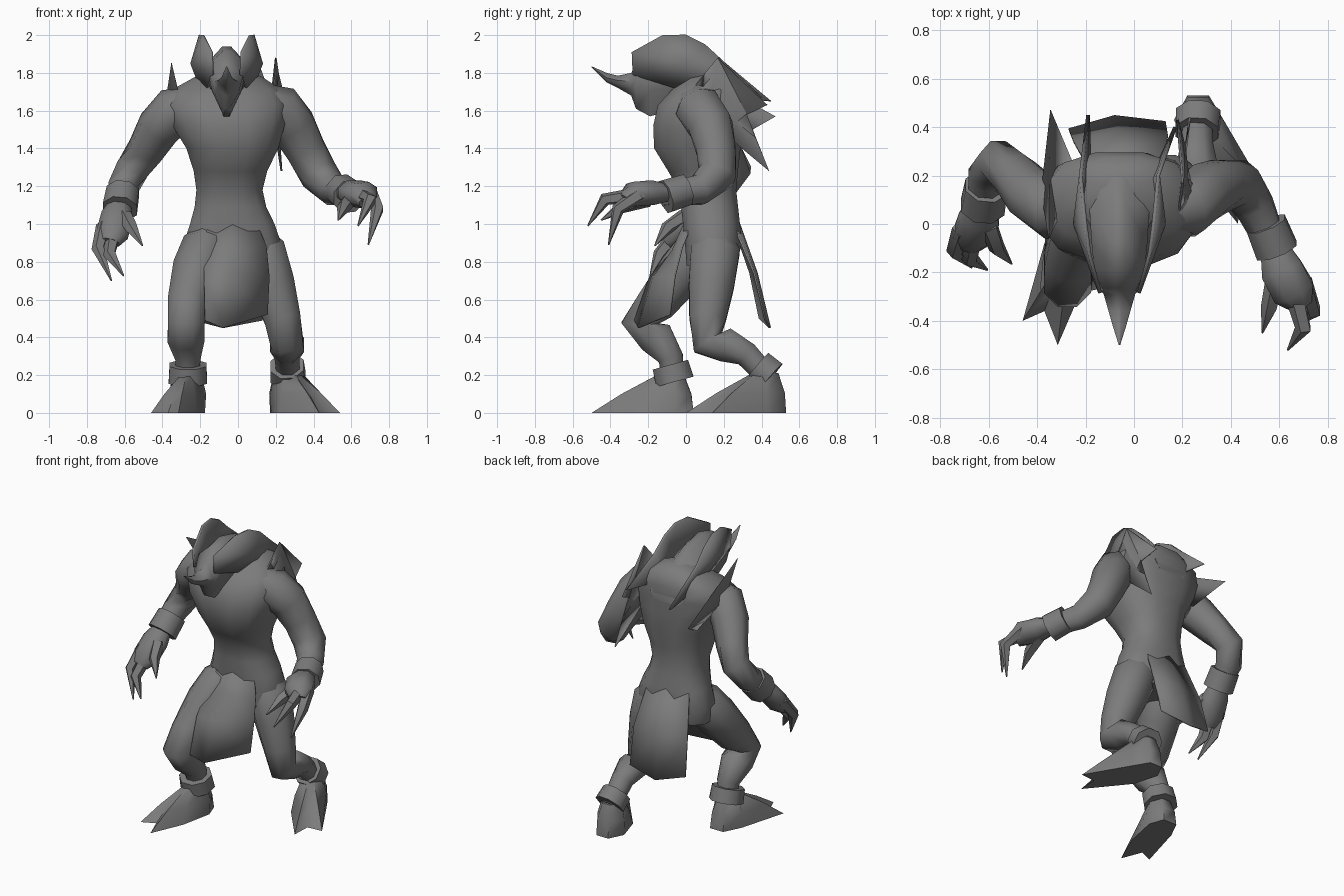
import bpy, bmesh, math
from mathutils import Vector as V

grey = bpy.data.materials.new("stone_grey")
grey.diffuse_color = (0.2, 0.2, 0.2, 1)


def finish(name, bm, angle=50):
    bmesh.ops.remove_doubles(bm, verts=bm.verts, dist=0.0005)
    bmesh.ops.recalc_face_normals(bm, faces=bm.faces)
    me = bpy.data.meshes.new(name)
    bm.to_mesh(me)
    bm.free()
    me.materials.append(grey)
    ob = bpy.data.objects.new(name, me)
    bpy.context.collection.objects.link(ob)
    bpy.ops.object.select_all(action='DESELECT')
    ob.select_set(True)
    bpy.context.view_layer.objects.active = ob
    bpy.ops.object.shade_smooth_by_angle(angle=math.radians(angle))
    return ob


def loft(name, rings, caps=True, angle=60):
    bm = bmesh.new()
    vs = [[bm.verts.new(p) for p in r] for r in rings]
    n = len(vs[0])
    for a, b in zip(vs, vs[1:]):
        for i in range(n):
            j = (i + 1) % n
            bm.faces.new((a[i], a[j], b[j], b[i]))
    if caps:
        bm.faces.new(vs[0])
        bm.faces.new(vs[-1])
    return finish(name, bm, angle)


def ring(p, t, r, sides, flat=1.0):
    """Ring of points around p, square to direction t."""
    v = t.cross(V((1, 0, 0))).normalized()
    u = v.cross(t).normalized()
    return [p + u * r * math.cos(a) + v * r * flat * math.sin(a)
            for a in (math.tau * (k + .5) / sides for k in range(sides))]


def tube(name, path, sides=8, flat=1.0, angle=60):
    """Rings of radius r swept along (x, y, z, r)."""
    pts = [V(p[:3]) for p in path]
    last = len(pts) - 1
    loft(name, [ring(p, pts[min(i + 1, last)] - pts[max(i - 1, 0)], path[i][3], sides, flat)
                for i, p in enumerate(pts)], True, angle)


def band(name, a, b, r):
    a, b = V(a), V(b)
    loft(name, [ring(p, b - a, q, 8) for p, q in ((a, r * .6), (a, r), (b, r * 1.05), (b, r * .6))], True, 50)


def sheet(name, pts, faces, thick=0.012):
    bm = bmesh.new()
    vs = [bm.verts.new(p) for p in pts]
    for f in faces:
        bm.faces.new([vs[i] for i in f])
    ob = finish(name, bm, 50)
    m = ob.modifiers.new("thickness", 'SOLIDIFY')
    m.thickness = thick
    m.offset = 0


# torso: z, centre x, centre y, half width, half depth, slightly squared rings
body = [(.78, -.025, .135, .25, .135), (.90, -.03, .145, .265, .155), (1.0, -.03, .135, .23, .155),
        (1.09, -.04, .125, .195, .155), (1.18, -.045, .115, .18, .155), (1.28, -.04, .09, .20, .19),
        (1.40, -.03, .06, .25, .235), (1.52, -.05, .06, .305, .24), (1.63, -.06, .07, .335, .225),
        (1.71, -.06, .11, .30, .19), (1.78, -.05, .14, .18, .14), (1.83, -.05, .15, .07, .06)]


def sq(c):
    return math.copysign(abs(c) ** .8, c)


loft("torso", [[(cx + rx * sq(math.cos(a)), cy + ry * sq(math.sin(a)), z)
                for a in (math.tau * (k + .5) / 12 for k in range(12))]
               for z, cx, cy, rx, ry in body])

# head and neck with drawn-out snout: y, half width, top, brow, jaw
hx = -.06
head = [(.29, .13, 1.71, 1.66, 1.55), (.21, .14, 1.82, 1.73, 1.58), (.08, .125, 1.90, 1.78, 1.62),
        (-.08, .115, 1.94, 1.84, 1.60), (-.19, .105, 1.915, 1.84, 1.57), (-.265, .085, 1.84, 1.78, 1.61),
        (-.29, .065, 1.80, 1.755, 1.68), (-.36, .045, 1.785, 1.76, 1.72), (-.42, .028, 1.80, 1.775, 1.75),
        (-.50, .003, 1.835, 1.832, 1.829)]
loft("head", [[(hx - w * .2, y, t), (hx + w * .2, y, t), (hx + w, y, m), (hx + w * .75, y, (m + b) / 2),
               (hx + w * .15, y, b), (hx - w * .15, y, b), (hx - w * .75, y, (m + b) / 2), (hx - w, y, m)]
              for y, w, t, m, b in head])

# swept-back ears
for side, s, tip in (("left", -1, (-.19, .45, 1.65)), ("right", 1, (.17, .40, 1.67))):
    e = [(hx + s * x, y, z) for x, y, z in
         [(.075, -.28, 1.79), (.08, -.285, 1.91), (.125, -.12, 2.0), (.14, 0, 2.0), (.15, .1, 1.95),
          (.16, .2, 1.86), (.12, .16, 1.68), (.10, -.05, 1.72), (.185, 0, 1.85)]] + [tip]
    sheet("ear_" + side, e, [(0, 1, 8), (1, 2, 8), (2, 3, 8), (3, 4, 8), (4, 5, 8),
                             (5, 9, 6), (5, 6, 8), (6, 7, 8), (7, 0, 8)], .015)

# back spikes above each shoulder
sheet("shoulder_spike_left", [(-.31, .04, 1.66), (-.352, -.06, 1.855), (-.345, .47, 1.57),
                              (-.26, .26, 1.45), (-.38, .13, 1.64)],
      [(0, 1, 4), (1, 2, 4), (2, 3, 4), (1, 0, 3), (1, 3, 2)], .01)
sheet("shoulder_spike_right", [(.18, .02, 1.70), (.2, .17, 1.88), (.18, .43, 1.63), (.21, .32, 1.58),
                               (.23, .44, 1.28), (.2, .2, 1.48), (.24, .13, 1.68)],
      [(0, 1, 6), (1, 2, 3), (1, 3, 6), (3, 4, 5), (3, 5, 6), (0, 5, 3), (0, 3, 1)], .01)

# arms
tube("arm_left", [(-.20, .06, 1.64, .10), (-.34, .065, 1.595, .13), (-.42, .12, 1.51, .118),
                  (-.49, .20, 1.39, .10), (-.56, .255, 1.29, .095), (-.61, .19, 1.19, .083),
                  (-.625, .08, 1.10, .065)])
tube("arm_right", [(.10, .05, 1.65, .10), (.22, .07, 1.61, .13), (.29, .13, 1.52, .125),
                   (.36, .16, 1.39, .112), (.43, .165, 1.26, .105), (.50, .07, 1.18, .085),
                   (.58, -.11, 1.16, .065)])

# wrist and ankle cuffs
band("wrist_cuff_left", (-.61, .155, 1.17), (-.625, .07, 1.08), .093)
band("wrist_cuff_right", (.545, .0, 1.18), (.59, -.11, 1.145), .09)
band("ankle_cuff_left", (-.265, -.083, .255), (-.265, -.058, .165), .105)
band("ankle_cuff_right", (.26, .38, .25), (.265, .45, .19), .095)

# hands
tube("palm_left", [(-.625, .09, 1.11, .06), (-.64, .02, 1.04, .09), (-.665, -.05, .95, .09),
                   (-.68, -.09, .90, .055)], 8, .7)
tube("palm_right", [(.58, -.10, 1.165, .065), (.61, -.19, 1.165, .095), (.66, -.28, 1.155, .095),
                    (.69, -.33, 1.12, .055)], 8, .75)


def finger(name, a, b, c, r=.042):
    tube(name, [(*a, r), (*b, r * .85), (*c, .004)], 5)


finger("finger_left_1", (-.71, -.02, .99), (-.74, -.11, .87), (-.67, -.18, .70))
finger("finger_left_2", (-.66, -.05, .95), (-.68, -.14, .84), (-.605, -.19, .725))
finger("thumb_left", (-.60, -.01, 1.04), (-.565, -.10, .98), (-.505, -.165, .885))
finger("finger_right_1", (.70, -.24, 1.16), (.74, -.36, 1.08), (.69, -.41, .89))
finger("finger_right_2", (.66, -.28, 1.15), (.70, -.43, 1.13), (.635, -.52, .99))
finger("thumb_right", (.59, -.20, 1.13), (.56, -.34, 1.09), (.53, -.45, 1.02))

# legs
tube("leg_left", [(-.12, .12, .96, .08), (-.17, .07, .87, .135), (-.22, -.02, .75, .135),
                  (-.265, -.155, .58, .115), (-.275, -.245, .475, .105), (-.275, -.16, .40, .105),
                  (-.265, -.08, .29, .072), (-.265, -.07, .15, .062)])
tube("leg_right", [(.08, .16, .96, .08), (.12, .155, .86, .14), (.18, .135, .68, .13),
                   (.235, .115, .50, .105), (.26, .115, .37, .092), (.26, .21, .36, .098),
                   (.26, .32, .31, .072), (.265, .44, .18, .062)])


# clawed feet: ground outline rising to an ankle ring
def foot(name, outline, ankle):
    ax, ay, az, r = ankle
    low = [V((x, y, 0)) for x, y in outline]
    dirs = [(p - V((ax, ay, 0))).normalized() for p in low]
    top = [V((ax, ay, az)) + d * r for d in dirs]
    mid = [(p + q) / 2 + d * .015 for p, q, d in zip(low, top, dirs)]
    loft(name, [low, mid, top])


foot("foot_left", [(-.21, .04), (-.31, .04), (-.37, -.08), (-.46, -.40), (-.37, -.36),
                   (-.315, -.50), (-.22, -.28), (-.175, -.06)], (-.265, -.08, .20, .075))
foot("foot_right", [(.31, .53), (.22, .53), (.17, .43), (.22, .26), (.43, .0),
                    (.435, .13), (.54, .14), (.37, .43)], (.265, .42, .21, .075))


# front and back loincloth panels
def panel(name, rows):
    pts = [p for r in rows for p in r]
    n = len(rows[0])
    sheet(name, pts, [(i * n + j, i * n + j + 1, i * n + n + j + 1, i * n + n + j)
                      for i in range(len(rows) - 1) for j in range(n - 1)], .01)


panel("front_cloth", [[(-.16, .03, 1.0), (-.03, .0, 1.02), (.10, .03, 1.0)],
                      [(-.18, -.07, .86), (-.03, -.07, .86), (.15, -.02, .88)],
                      [(-.18, -.19, .72), (-.04, -.17, .72), (.165, -.06, .72)],
                      [(-.175, -.27, .49), (-.08, -.25, .45), (.155, -.085, .52)]])
panel("back_cloth", [[(-.20, .25, 1.0), (-.05, .275, 1.02), (.11, .25, 1.0)],
                     [(-.25, .34, .74), (-.06, .375, .74), (.14, .36, .74)],
                     [(-.27, .39, .50), (-.08, .445, .45), (.13, .42, .49)]])
